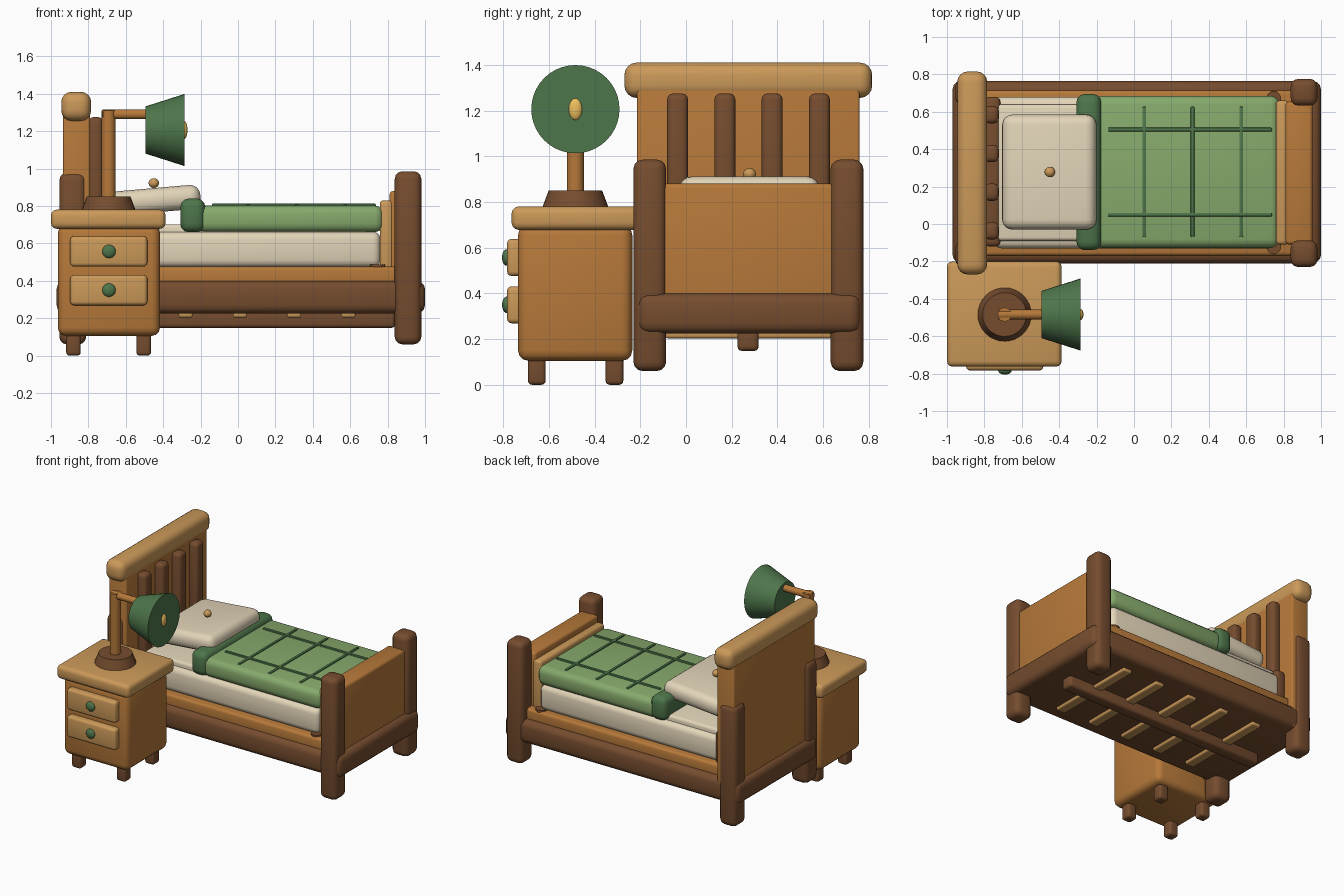
import bpy, bmesh, math
from mathutils import Matrix, Vector

if "Cube" in bpy.data.objects:
    bpy.data.objects.remove(bpy.data.objects["Cube"])


def mat(name, rgb):
    m = bpy.data.materials.new(name)
    m.diffuse_color = (*rgb, 1)
    m.use_nodes = True
    m.node_tree.nodes["Principled BSDF"].inputs["Base Color"].default_value = m.diffuse_color
    return m


ORANGE = mat("warm_wood", (0.47, 0.19, 0.042))
BROWN = mat("dark_wood", (0.18, 0.073, 0.028))
TAN = mat("light_wood", (0.60, 0.32, 0.10))
CREAM = mat("linen", (0.76, 0.66, 0.48))
GREEN = mat("blanket_green", (0.24, 0.40, 0.15))
DARK_GREEN = mat("deep_green", (0.076, 0.18, 0.07))
GOLD = mat("bulb_gold", (0.85, 0.52, 0.11))


def finish(name, bm, material):
    me = bpy.data.meshes.new(name)
    bm.to_mesh(me)
    bm.free()
    me.materials.append(material)
    ob = bpy.data.objects.new(name, me)
    bpy.context.collection.objects.link(ob)
    return ob


def box(name, x, y, z, material, bevel=0.02, segs=3):
    """Rounded box from (min, max) pairs."""
    bm = bmesh.new()
    lo, hi = Vector((x[0], y[0], z[0])), Vector((x[1], y[1], z[1]))
    size = hi - lo
    bmesh.ops.create_cube(bm, size=1, matrix=Matrix.Diagonal((*size, 1)))
    bevel = min(bevel, 0.48 * min(size))
    bmesh.ops.bevel(bm, geom=bm.edges[:], offset=bevel, segments=segs,
                    profile=0.5, affect='EDGES', clamp_overlap=True)
    ob = finish(name, bm, material)
    ob.location = (lo + hi) / 2
    return ob


def cone(name, start, end, r1, r2, material, sides=32):
    """Capped cone or cylinder between two points."""
    a, b = Vector(start), Vector(end)
    bm = bmesh.new()
    bmesh.ops.create_cone(bm, cap_ends=True, segments=sides, radius1=r1,
                          radius2=r2, depth=(b - a).length)
    ob = finish(name, bm, material)
    ob.location = (a + b) / 2
    ob.rotation_euler = (b - a).to_track_quat('Z', 'Y').to_euler()
    return ob


def ball(name, centre, radii, material):
    bm = bmesh.new()
    bmesh.ops.create_uvsphere(bm, u_segments=20, v_segments=12, radius=1,
                              matrix=Matrix.Diagonal((*radii, 1)))
    ob = finish(name, bm, material)
    ob.location = centre
    return ob


# Bed frame
box("bed_base", (-0.97, 1.0), (-0.21, 0.765), (0.225, 0.40), BROWN, 0.045)
box("inner_frame", (-0.90, 0.86), (-0.17, 0.715), (0.36, 0.475), ORANGE, 0.02)
for side, (y0, y1) in (("near", (-0.23, -0.087)), ("far", (0.633, 0.776))):
    box(f"foot_post_{side}", (0.838, 0.98), (y0, y1), (0.06, 0.985), BROWN, 0.04)
    box(f"head_post_{side}", (-0.955, -0.812), (y0, y1), (0.06, 0.978), BROWN, 0.04)
for side, y in (("near", -0.12), ("far", 0.67)):
    cone(f"corner_peg_{side}", (0.747, y, 0.44), (0.747, y, 0.486), 0.04, 0.04, BROWN, 16)

# Underside slats and centre beam
box("centre_beam", (-0.86, 0.84), (0.225, 0.318), (0.148, 0.25), BROWN, 0.02)
for i in range(5):
    cx = -0.57 + 0.29 * i
    box(f"bed_slat_{i + 1}", (cx - 0.038, cx + 0.038), (-0.09, 0.64), (0.203, 0.25), TAN, 0.012)

# Footboard
box("footboard_panel", (0.81, 0.955), (-0.11, 0.655), (0.24, 0.88), ORANGE, 0.02)
box("footboard_inner_board", (0.758, 0.83), (-0.11, 0.66), (0.44, 0.83), TAN, 0.02)

# Headboard
box("headboard_panel", (-0.935, -0.79), (-0.215, 0.76), (0.24, 1.33), ORANGE, 0.012)
box("headboard_top_rail", (-0.945, -0.785), (-0.27, 0.815), (1.255, 1.41), TAN, 0.055, 4)
box("headboard_lower_rail", (-0.80, -0.715), (-0.12, 0.68), (0.46, 0.70), BROWN, 0.025)
for i in range(4):
    cy = -0.037 + 0.207 * i
    box(f"headboard_slat_{i + 1}", (-0.80, -0.722), (cy - 0.046, cy + 0.046),
        (0.55, 1.275), BROWN, 0.027)

# Mattress and bedding
box("mattress", (-0.75, 0.762), (-0.13, 0.68), (0.472, 0.662), CREAM, 0.04)
box("mattress_sheet", (-0.73, 0.70), (-0.09, 0.64), (0.60, 0.702), CREAM, 0.02)
box("blanket", (-0.22, 0.777), (-0.127, 0.685), (0.66, 0.802), GREEN, 0.045)
box("blanket_fold", (-0.308, -0.175), (-0.14, 0.695), (0.66, 0.84), DARK_GREEN, 0.045)
for i, y in enumerate((0.05, 0.505)):
    box(f"blanket_long_stripe_{i + 1}", (-0.14, 0.737), (y - 0.01, y + 0.01),
        (0.79, 0.812), DARK_GREEN, 0.005, 2)
for i, x in enumerate((0.055, 0.313, 0.573)):
    box(f"blanket_cross_stripe_{i + 1}", (x - 0.01, x + 0.01), (-0.07, 0.627),
        (0.79, 0.81), DARK_GREEN, 0.005, 2)
pillow = box("pillow", (-0.705, -0.2), (-0.03, 0.585), (0.765, 0.895), CREAM, 0.055, 4)
pillow.rotation_euler.y = math.radians(-5)
ball("pillow_button", (-0.45, 0.278, 0.922), (0.028, 0.028, 0.026), TAN)

# Nightstand
box("nightstand_body", (-0.963, -0.417), (-0.735, -0.235), (0.105, 0.70), ORANGE, 0.045)
box("nightstand_top", (-1.0, -0.387), (-0.763, -0.2), (0.678, 0.78), TAN, 0.03)
for i, x in enumerate((-0.88, -0.504)):
    for j, y in enumerate((-0.653, -0.313)):
        box(f"nightstand_leg_{i}{j}", (x - 0.039, x + 0.039), (y - 0.039, y + 0.039),
            (0.0, 0.16), BROWN, 0.018)
for i, z in enumerate((0.35, 0.557)):
    box(f"drawer_{i + 1}", (-0.897, -0.485), (-0.783, -0.71), (z - 0.081, z + 0.081), TAN, 0.02)
    ball(f"drawer_knob_{i + 1}", (-0.69, -0.785, z), (0.036, 0.02, 0.036), DARK_GREEN)

# Lamp
LX, LY = -0.692, -0.484
cone("lamp_base", (LX, LY, 0.778), (LX, LY, 0.85), 0.144, 0.117, BROWN)
cone("lamp_post", (LX, LY, 0.84), (LX, LY, 1.31), 0.037, 0.037, ORANGE, 20)
cone("lamp_arm", (-0.725, LY, 1.29), (-0.47, LY, 1.29), 0.026, 0.026, ORANGE, 20)
cone("lamp_shade", (-0.495, LY, 1.206), (-0.285, LY, 1.206), 0.126, 0.193, DARK_GREEN, 40)
ball("lamp_bulb", (-0.288, LY, 1.206), (0.018, 0.03, 0.048), GOLD)

# Smooth the rounded edges, keep hard corners
bpy.ops.object.select_all(action='SELECT')
bpy.context.view_layer.objects.active = pillow
bpy.ops.object.shade_smooth_by_angle(angle=math.radians(40))
